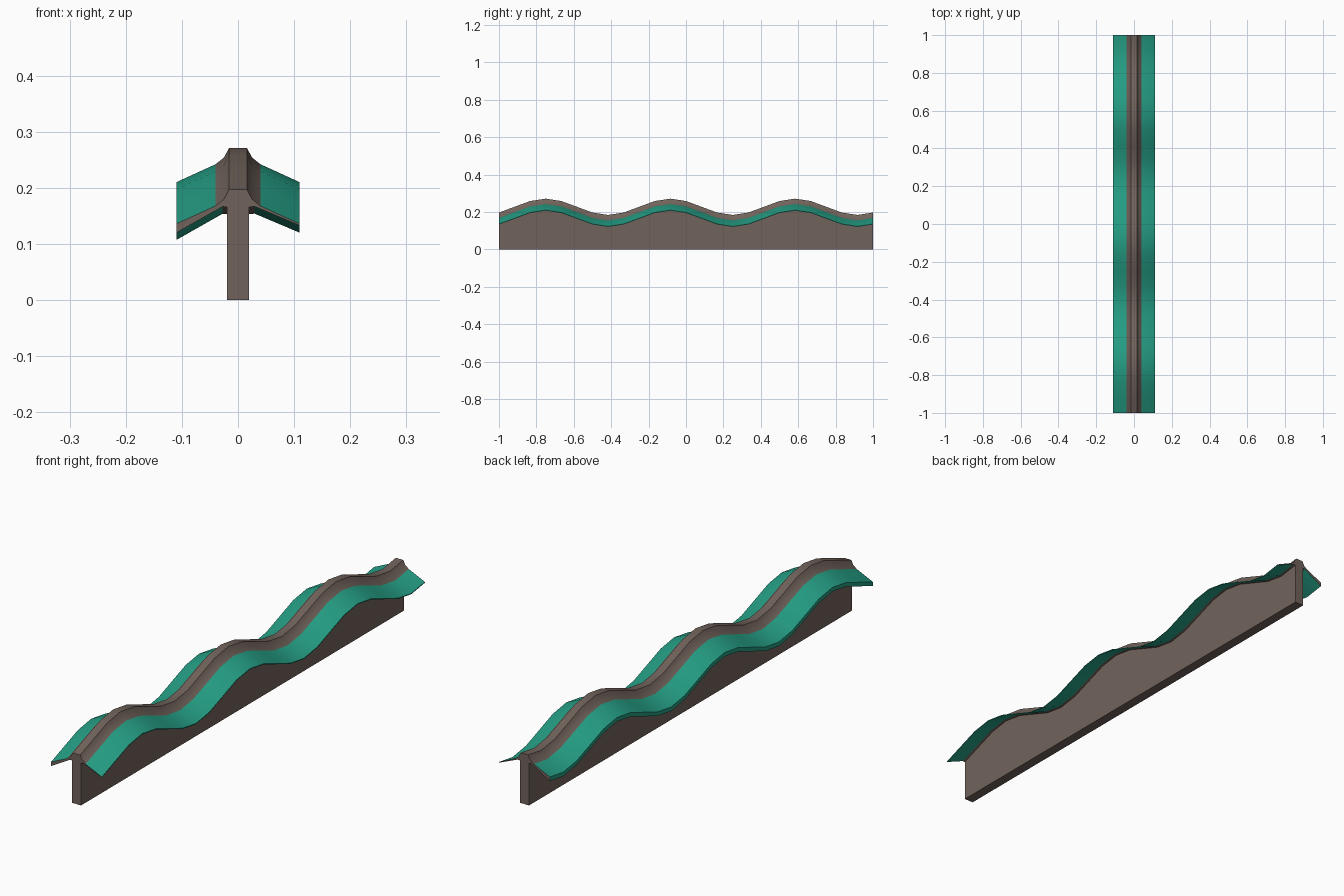
import bpy, bmesh, math

if "Cube" in bpy.data.objects:
    bpy.data.objects.remove(bpy.data.objects["Cube"])

N = 24  # segments along the length


def material(name, rgb):
    m = bpy.data.materials.new(name)
    m.diffuse_color = (*rgb, 1)
    m.use_nodes = True
    m.node_tree.nodes["Principled BSDF"].inputs["Base Color"].default_value = m.diffuse_color
    return m


brown = material("brown stone", (0.165, 0.125, 0.105))
green = material("green tile", (0.018, 0.34, 0.23))


def wave(y):
    """Height of the ridge line along the wall."""
    return 0.2275 + 0.0435 * math.cos(2 * math.pi * (y + 0.75) * 1.5)


def sweep(name, profile, mats, end_mat=0, floor=False):
    """Sweep an (x, drop below ridge) outline along the wave; floor pins drop None to z=0."""
    bm = bmesh.new()
    rings = []
    for i in range(N + 1):
        y = -1 + 2 * i / N
        rings.append([bm.verts.new((x, y, 0 if d is None else wave(y) - d)) for x, d in profile])
    n = len(profile)
    for a, b in zip(rings, rings[1:]):
        for k in range(n):
            bm.faces.new((a[k], a[(k + 1) % n], b[(k + 1) % n], b[k]))
    for ring in (rings[0], rings[-1]):
        bm.faces.new(ring).material_index = end_mat
    bmesh.ops.recalc_face_normals(bm, faces=bm.faces)
    me = bpy.data.meshes.new(name)
    bm.to_mesh(me)
    bm.free()
    ob = bpy.data.objects.new(name, me)
    bpy.context.collection.objects.link(ob)
    for m in mats:
        me.materials.append(m)
    bpy.context.view_layer.objects.active = ob
    ob.select_set(True)
    bpy.ops.object.shade_smooth_by_angle(angle=math.radians(30))
    ob.select_set(False)
    return ob


# Wall with a flat foot and a wavy top
sweep("wall", [(-0.02, None), (0.02, None), (0.02, 0.025), (-0.02, 0.025)], [brown])

# Ridge cap
half = [(0.016, 0.0), (0.025, 0.017), (0.04, 0.029)]
sweep("ridge_cap", half + [(0.02, 0.031), (-0.02, 0.031)] + [(-x, d) for x, d in reversed(half)], [brown])

# Tiled slopes: thin on the right, thickening to a lip on the left, brown ends
for name, side, lip in (("right_roof", 1, 0.003), ("left_roof", -1, 0.016)):
    sweep(name, [(side * 0.04, 0.029), (side * 0.11, 0.061),
                 (side * 0.11, 0.061 + lip), (side * 0.02, 0.026)],
          [green, brown], end_mat=1)
